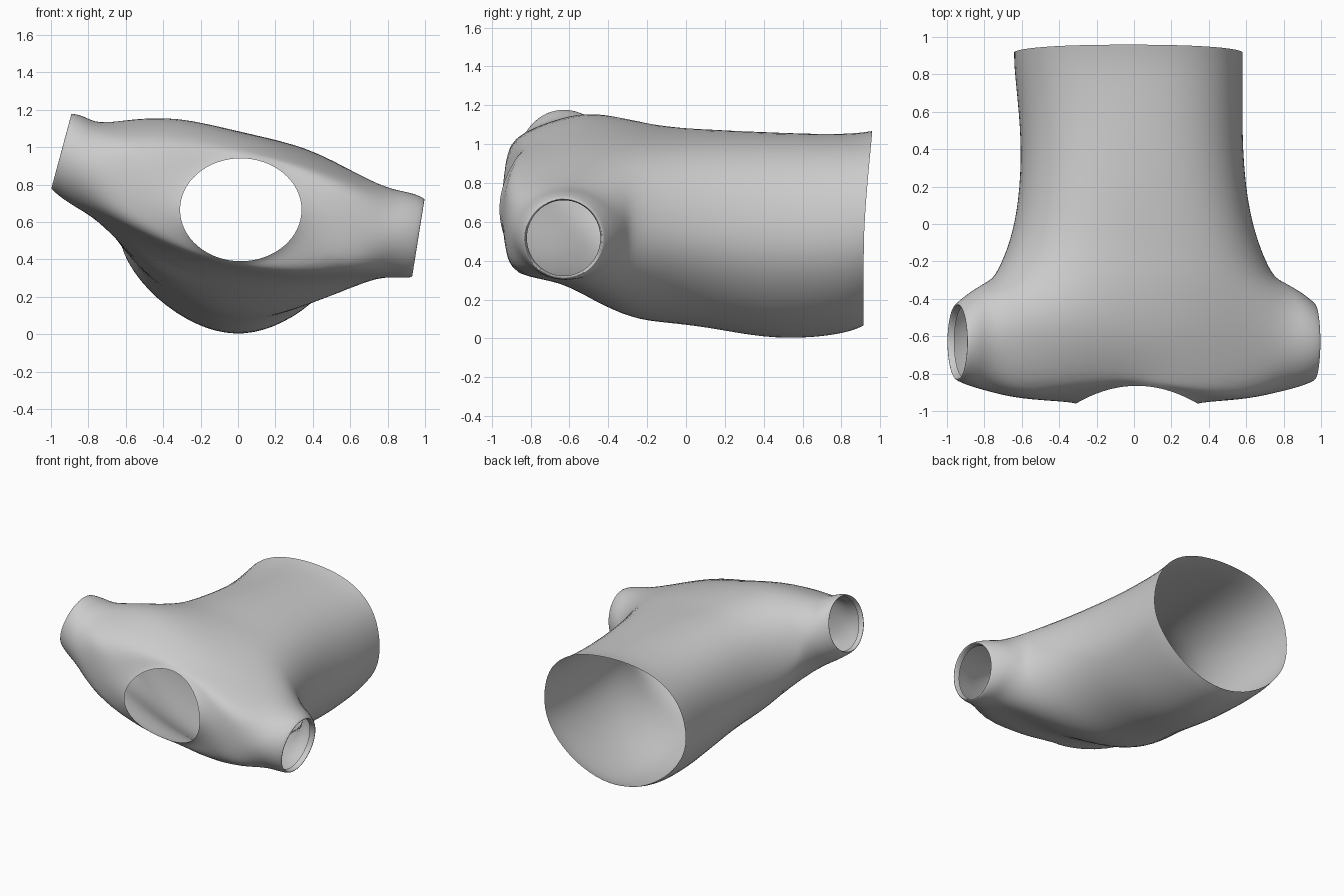
import bpy, bmesh
from math import sin, cos, pi, copysign

if "Cube" in bpy.data.objects:
    bpy.data.objects.remove(bpy.data.objects["Cube"])

N = 16
FIT = 1.026          # offsets subdivision shrinkage
bm = bmesh.new()


def spow(v, e):
    return copysign(abs(v) ** e, v)


def body_ring(y, cx, cz, hw, hh, slope, bow=0.0, power=1, xmax=9.0, hem=0.0,
              top=1.0, low=1.0, dip=0.0, ridge=0.0, belly=0.0):
    """Closed section around y: squared back, narrow chest, sheared by slope,
    sides bowed forward, spine dipped, left back ridge and belly swell."""
    ring = []
    for i in range(N):
        t = 2 * pi * i / N
        c, s = cos(t), sin(t)
        e = top if s > 1e-6 else low
        dx = max(-xmax, min(xmax, hw * FIT * spow(c, e)))
        z = cz + hh * FIT * spow(s, e) - slope * dx
        z -= dip * max(s, 0) ** 6 + belly * max(-s, 0) ** 6
        z += ridge * max(cos(t - 2 * pi * 5.2 / N), 0) ** 8
        yy = y - bow * (abs(dx) / min(hw, xmax)) ** power + hem * max(s, 0)
        ring.append(bm.verts.new((cx + dx, yy, z)))
    return ring


def sleeve_ring(x, y, z, ry, rz, lean):
    ring = []
    for i in range(14):
        t = 2 * pi * i / 14
        dz = rz * 1.03 * sin(t)
        ring.append(bm.verts.new((x + lean * dz, y + ry * 1.03 * cos(t), z + dz)))
    return ring


def bridge(a, b, skip=()):
    n = len(a)
    for i in range(n):
        if i not in skip:
            j = (i + 1) % n
            bm.faces.new((a[i], a[j], b[j], b[i]))


# torso from hem up to the armpits
torso = [
    body_ring(0.915, -0.03, 0.565, 0.61, 0.50, 0.03, hem=0.045, top=0.82, low=1.1),
    body_ring(0.84, -0.03, 0.54, 0.61, 0.51, 0.03, hem=0.02, top=0.82, low=1.12),
    body_ring(0.65, -0.02, 0.525, 0.60, 0.525, 0.03, top=0.85, low=1.15),
    body_ring(0.40, -0.01, 0.53, 0.59, 0.53, 0.035, top=0.85, low=1.15, dip=0.01, ridge=0.015),
    body_ring(0.12, -0.005, 0.565, 0.61, 0.51, 0.05, top=0.85, low=1.15, dip=0.025, ridge=0.03),
    body_ring(-0.10, 0.0, 0.59, 0.66, 0.50, 0.075, top=0.87, low=1.15, dip=0.045, ridge=0.04, belly=0.01),
    body_ring(-0.28, 0.0, 0.62, 0.74, 0.495, 0.125, top=0.9, low=1.1, dip=0.06, ridge=0.05, belly=0.025),
]
# yoke rows and neckline
arm = torso[-1]
row1 = body_ring(-0.47, 0.0, 0.67, 0.80, 0.455, 0.20, top=0.9, dip=0.07, ridge=0.05)
row2 = body_ring(-0.64, 0.0, 0.71, 0.81, 0.38, 0.21, top=0.95, dip=0.05, ridge=0.04)
shoulder = body_ring(-0.79, 0.0, 0.685, 0.82, 0.325, 0.20, bow=0.145, xmax=0.62, dip=0.02)
collar = body_ring(-0.84, 0.02, 0.668, 0.37, 0.295, 0.03, bow=0.11, power=2)
neck = body_ring(-0.86, 0.015, 0.665, 0.325, 0.275, 0.0, bow=0.10, power=2)

for a, b in zip(torso, torso[1:]):
    bridge(a, b)
armholes = (14, 15, 0, 1, 6, 7, 8, 9)
for a, b in ((arm, row1), (row1, row2), (row2, shoulder)):
    bridge(a, b, armholes)
bridge(shoulder, collar)
bridge(collar, neck)

# sleeves with a small turned-in cuff: x, y, z, ry, rz, lean
right = [(0.79, -0.60, 0.54, 0.295, 0.235, 0.08),
         (0.89, -0.615, 0.53, 0.255, 0.23, 0.13),
         (0.962, -0.63, 0.515, 0.210, 0.214, 0.16),
         (0.970, -0.63, 0.513, 0.197, 0.200, 0.16),
         (0.925, -0.63, 0.517, 0.190, 0.195, 0.16)]
left = [(-0.78, -0.60, 0.885, 0.295, 0.24, 0.12),
        (-0.87, -0.615, 0.937, 0.255, 0.228, 0.22),
        (-0.942, -0.63, 0.977, 0.210, 0.205, 0.27),
        (-0.950, -0.63, 0.979, 0.197, 0.193, 0.27),
        (-0.91, -0.63, 0.969, 0.190, 0.188, 0.27)]
for side, spec in ((1, right), (-1, left)):
    def k(j):
        return j % N if side > 0 else (8 - j) % N
    loop = [arm[k(0)], arm[k(1)], arm[k(2)], row1[k(2)], row2[k(2)],
            shoulder[k(2)], shoulder[k(1)], shoulder[k(0)], shoulder[k(-1)],
            shoulder[k(-2)], row2[k(-2)], row1[k(-2)], arm[k(-2)], arm[k(-1)]]
    for s in spec:
        ring = sleeve_ring(*s)
        bridge(loop, ring)
        loop = ring

# drop unused yoke vertices inside the armholes
bmesh.ops.delete(bm, geom=[v for v in bm.verts if not v.link_faces], context='VERTS')
bmesh.ops.recalc_face_normals(bm, faces=bm.faces[:])
mesh = bpy.data.meshes.new("shirt")
bm.to_mesh(mesh)
bm.free()
shirt = bpy.data.objects.new("shirt", mesh)
bpy.context.collection.objects.link(shirt)
sub = shirt.modifiers.new("smooth_cloth", 'SUBSURF')
sub.levels = sub.render_levels = 2
for p in mesh.polygons:
    p.use_smooth = True
